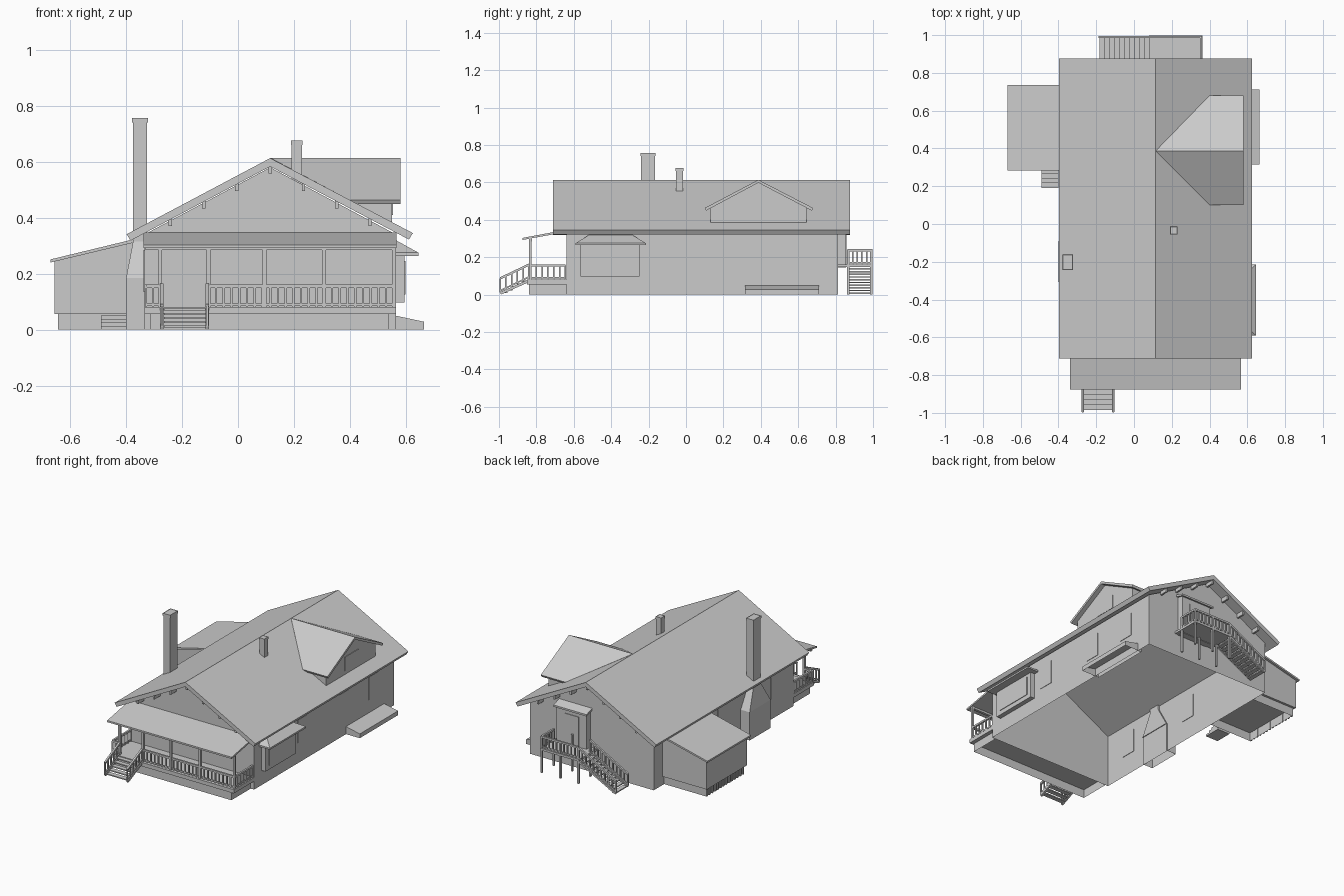
import bpy, bmesh
from mathutils import Vector, Matrix

if "Cube" in bpy.data.objects:
    bpy.data.objects.remove(bpy.data.objects["Cube"], do_unlink=True)

grey = bpy.data.materials.new("plain_grey")
grey.use_nodes = True
grey.diffuse_color = (0.6, 0.6, 0.6, 1)
grey.node_tree.nodes["Principled BSDF"].inputs["Base Color"].default_value = (0.6, 0.6, 0.6, 1)


def finish(name, bm):
    bmesh.ops.recalc_face_normals(bm, faces=bm.faces)
    me = bpy.data.meshes.new(name)
    bm.to_mesh(me)
    bm.free()
    me.materials.append(grey)
    ob = bpy.data.objects.new(name, me)
    bpy.context.collection.objects.link(ob)
    return ob


def add_box(bm, x0, x1, y0, y1, z0, z1):
    m = Matrix.Translation(((x0 + x1) / 2, (y0 + y1) / 2, (z0 + z1) / 2))
    m = m @ Matrix.Diagonal((x1 - x0, y1 - y0, z1 - z0, 1))
    return bmesh.ops.create_cube(bm, size=1, matrix=m)


def add_bar(bm, a, b, w, h=None):
    """Square bar from a to b."""
    a, b = Vector(a), Vector(b)
    d = b - a
    m = Matrix.Translation((a + b) / 2) @ d.to_track_quat('Z', 'Y').to_matrix().to_4x4()
    bmesh.ops.create_cube(bm, size=1, matrix=m @ Matrix.Diagonal((w, h or w, d.length, 1)))


def box(name, *dims, hollow=False):
    bm = bmesh.new()
    add_box(bm, *dims)
    if hollow:
        open_bottom(bm)
    return finish(name, bm)


def open_bottom(bm):
    bm.normal_update()
    low = min(v.co.z for v in bm.verts)
    faces = [f for f in bm.faces if all(v.co.z < low + 0.001 for v in f.verts)]
    bmesh.ops.delete(bm, geom=faces, context='FACES_ONLY')


def prism(name, profile, axis, a, b, hollow=False):
    """Profile of (horizontal, z) points pulled along x or y."""
    bm = bmesh.new()
    at = (lambda p, t: (p[0], t, p[1])) if axis == 'y' else (lambda p, t: (t, p[0], p[1]))
    f = bm.faces.new([bm.verts.new(at(p, a)) for p in profile])
    ext = bmesh.ops.extrude_face_region(bm, geom=[f], use_keep_orig=True)
    verts = [g for g in ext["geom"] if isinstance(g, bmesh.types.BMVert)]
    step = (0, b - a, 0) if axis == 'y' else (b - a, 0, 0)
    bmesh.ops.translate(bm, verts=verts, vec=step)
    if hollow:
        open_bottom(bm)
    return finish(name, bm)


def sheet(name, verts, faces):
    bm = bmesh.new()
    vs = [bm.verts.new(v) for v in verts]
    for f in faces:
        bm.faces.new([vs[i] for i in f])
    return finish(name, bm)


def railing(name, a, b, count, height=0.075, w=0.008):
    """Top and bottom rail with spindles; a and b are on the floor."""
    bm = bmesh.new()
    a, b = Vector(a), Vector(b)
    up = Vector((0, 0, height))
    add_bar(bm, a + up, b + up, 0.012)
    add_bar(bm, a + up * 0.12, b + up * 0.12, w)
    for i in range(count):
        p = a.lerp(b, i / (count - 1))
        add_bar(bm, p, p + up, w)
    return finish(name, bm)


def chimney(name, x0, x1, y0, y1, z0, z1, lip):
    bm = bmesh.new()
    add_box(bm, x0, x1, y0, y1, z0, z1)
    add_box(bm, x0 - lip, x1 + lip, y0 - lip, y1 + lip, z1 - 0.015, z1 + 0.001)
    bm.normal_update()
    top = max(bm.faces, key=lambda f: f.calc_center_median().z)
    bmesh.ops.inset_region(bm, faces=[top], thickness=0.01)
    bmesh.ops.translate(bm, verts=top.verts, vec=(0, 0, -0.012))
    return finish(name, bm)


# Main house, open underneath, and the big gable roof
prism("house_walls", [(-0.335, 0), (-0.335, 0.34), (0.115, 0.58), (0.565, 0.34), (0.565, 0)],
      'y', -0.64, 0.813, hollow=True)
prism("main_roof", [(-0.398, 0.341), (0.115, 0.613), (0.625, 0.345), (0.611, 0.322),
                    (0.115, 0.583), (-0.384, 0.318)], 'y', -0.712, 0.877)

# Rafter ends below both gable overhangs
bm = bmesh.new()
for i in range(-3, 4):
    x = 0.115 + i * 0.119
    z = 0.583 - abs(i) * 0.0625
    for y0, y1 in ((-0.7, -0.64), (0.813, 0.865)):
        add_box(bm, x - 0.006, x + 0.006, y0, y1, z - 0.025, z + 0.004)
finish("rafter_ends", bm)

# Dormer
sheet("dormer_walls",
      [(0.55, 0.13, 0.38), (0.55, 0.13, 0.472), (0.55, 0.387, 0.6), (0.55, 0.643, 0.472),
       (0.55, 0.643, 0.38), (0.375, 0.13, 0.472), (0.375, 0.643, 0.472)],
      [(0, 1, 2, 3, 4), (0, 5, 1), (4, 3, 6)])
roof = sheet("dormer_roof",
             [(0.115, 0.387, 0.614), (0.58, 0.387, 0.614), (0.58, 0.1, 0.463), (0.4, 0.1, 0.463),
              (0.58, 0.68, 0.463), (0.4, 0.68, 0.463)],
             [(0, 3, 2, 1), (0, 1, 4, 5)])
if roof.data.polygons[0].normal.z < 0:
    roof.data.flip_normals()
solid = roof.modifiers.new("thickness", 'SOLIDIFY')
solid.thickness = 0.016
solid.offset = -1
box("dormer_window", 0.548, 0.554, 0.32, 0.46, 0.41, 0.5)

# Chimneys
chimney("tall_chimney", -0.375, -0.325, -0.24, -0.165, 0.28, 0.755, 0.003)
chimney("small_chimney", 0.192, 0.228, -0.053, -0.015, 0.5, 0.675, 0.002)
box("chimney_base", -0.4, -0.33, -0.307, -0.09, 0, 0.185, hollow=True)
bm = bmesh.new()
for v in add_box(bm, -0.4, -0.325, -0.307, -0.09, 0.185, 0.315)["verts"]:
    if v.co.z > 0.3:
        v.co.x = max(v.co.x, -0.375)
        v.co.y = -0.24 if v.co.y < -0.2 else -0.165
finish("chimney_shoulder", bm)

# Front porch
box("porch_deck", -0.335, 0.565, -0.85, -0.64, 0.055, 0.08)
box("porch_skirt", -0.315, 0.54, -0.84, -0.64, 0, 0.055, hollow=True)
prism("porch_roof", [(-0.875, 0.292), (-0.875, 0.303), (-0.64, 0.347), (-0.64, 0.335)],
      'x', -0.338, 0.567)
bm = bmesh.new()
for x in (-0.278, -0.106, 0.095, 0.308, 0.557):
    add_box(bm, x - 0.007, x + 0.007, -0.839, -0.825, 0.08, 0.3)
add_box(bm, -0.33, 0.563, -0.84, -0.824, 0.285, 0.298)
finish("porch_posts", bm)
railing("porch_rail_long", (-0.106, -0.832, 0.08), (0.557, -0.832, 0.08), 25)
railing("porch_rail_short", (-0.329, -0.832, 0.08), (-0.278, -0.832, 0.08), 3)
for side, x in (("left", 0.557), ("right", -0.329)):
    railing("porch_rail_" + side, (x, -0.832, 0.08), (x, -0.645, 0.08), 7)

# Front steps
bm = bmesh.new()
for i in range(5):
    y = -0.985 + i * 0.027
    add_box(bm, -0.265, -0.117, y, y + 0.03, 0.008 + i * 0.015, 0.015 + i * 0.015)
for x in (-0.272, -0.11):
    add_bar(bm, (x, -0.992, 0.007), (x, -0.845, 0.072), 0.012, 0.014)
finish("front_steps", bm)
for side, x in (("left", -0.11), ("right", -0.272)):
    railing("front_steps_rail_" + side, (x, -0.993, 0.012), (x, -0.84, 0.085), 6)

# Bay window
box("bay_window", 0.56, 0.595, -0.563, -0.248, 0.097, 0.268)
box("bay_window_glass", 0.59, 0.599, -0.53, -0.28, 0.125, 0.245)
box("bay_roof_edge", 0.56, 0.645, -0.59, -0.215, 0.264, 0.275)
bm = bmesh.new()
for v in add_box(bm, 0.56, 0.645, -0.59, -0.215, 0.275, 0.318)["verts"]:
    if v.co.z > 0.3:
        v.co.x = min(v.co.x, 0.567)
        v.co.y += 0.07 if v.co.y < -0.4 else -0.07
finish("bay_roof", bm)

# Cellar hatch
prism("cellar_hatch", [(0.54, 0), (0.54, 0.055), (0.665, 0.028), (0.665, 0)],
      'y', 0.315, 0.712, hollow=True)

# Side annex with slatted skirt and steps
prism("annex_walls", [(-0.655, 0.055), (-0.655, 0.25), (-0.335, 0.325), (-0.335, 0.055)],
      'y', 0.3, 0.72)
prism("annex_roof", [(-0.67, 0.24), (-0.67, 0.251), (-0.335, 0.332), (-0.335, 0.32)],
      'y', 0.283, 0.735)
box("annex_skirt", -0.638, -0.335, 0.315, 0.705, 0, 0.056, hollow=True)
bm = bmesh.new()
for i in range(14):
    y = 0.315 + i * 0.029
    add_box(bm, -0.644, -0.637, y, y + 0.014, 0, 0.055)
finish("annex_slats", bm)
bm = bmesh.new()
for i in range(4):
    add_box(bm, -0.49, -0.4, 0.19 + i * 0.026, 0.3, i * 0.0125, (i + 1) * 0.0125)
finish("annex_steps", bm)

# Back entry with hood, landing and stairs
box("back_entry", 0.125, 0.342, 0.81, 0.855, 0.145, 0.4)
box("back_door", 0.18, 0.285, 0.85, 0.859, 0.16, 0.36)
prism("back_hood", [(0.81, 0.405), (0.81, 0.42), (0.872, 0.4), (0.872, 0.388)], 'x', 0.113, 0.353)
box("back_landing", 0.08, 0.362, 0.813, 0.997, 0.148, 0.162)
bm = bmesh.new()
for x in (0.088, 0.22, 0.355):
    for y in (0.867, 0.99):
        add_box(bm, x - 0.006, x + 0.006, y - 0.006, y + 0.006, 0, 0.24)
finish("landing_posts", bm)
bm = bmesh.new()
for i in range(10):
    x = 0.08 - i * 0.026
    add_box(bm, x - 0.028, x, 0.87, 0.988, 0.134 - i * 0.0145, 0.141 - i * 0.0145)
for y in (0.867, 0.99):
    add_bar(bm, (0.085, y, 0.146), (-0.185, y, 0.007), 0.012, 0.012)
finish("back_stairs", bm)
railing("landing_rail_back", (0.088, 0.99, 0.162), (0.355, 0.99, 0.162), 11)
railing("landing_rail_side", (0.355, 0.867, 0.162), (0.355, 0.99, 0.162), 6)
for side, y in (("inner", 0.867), ("outer", 0.99)):
    railing("back_stairs_rail_" + side, (0.088, y, 0.16), (-0.185, y, 0.012), 11)

# Thin window plates on the long walls
for i, y in enumerate((-0.14, 0.29, 0.6)):
    box("left_window_%d" % (i + 1), 0.562, 0.568, y - 0.05, y + 0.05, 0.135, 0.285)
for i, y in enumerate((-0.45, 0.1)):
    box("right_window_%d" % (i + 1), -0.338, -0.332, y - 0.05, y + 0.05, 0.135, 0.285)
